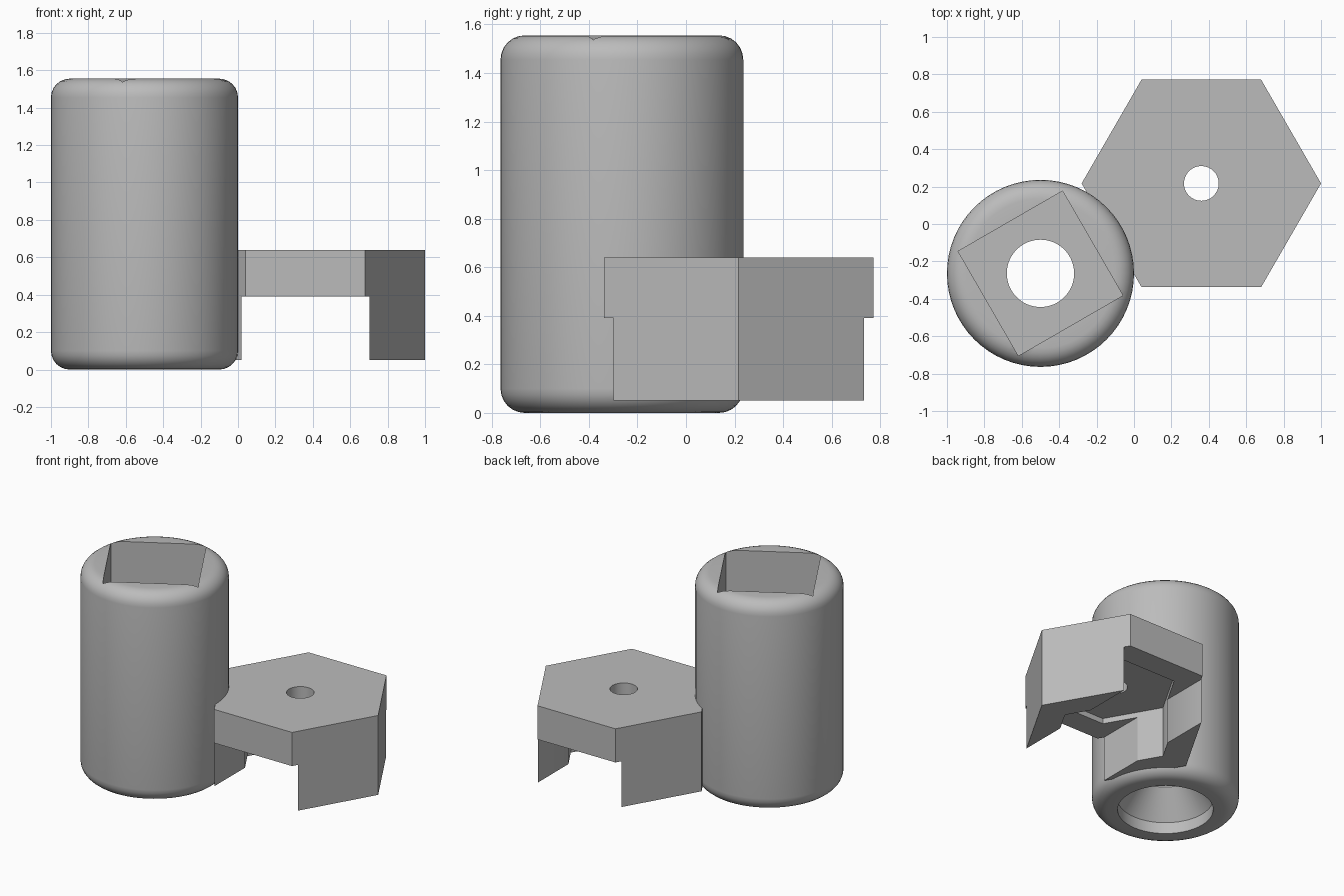
import bpy, bmesh, math
from mathutils import Matrix, Vector

old = bpy.data.objects.get("Cube")
if old:
    bpy.data.objects.remove(old, do_unlink=True)

grey = bpy.data.materials.new("plain grey")
grey.use_nodes = True
grey.diffuse_color = (0.5, 0.5, 0.5, 1)
grey.node_tree.nodes["Principled BSDF"].inputs["Base Color"].default_value = (0.5, 0.5, 0.5, 1)

BODY = (-0.5, -0.264)      # centre of the round body
HEX = (0.36, 0.217)        # centre of the hexagonal clip
HEIGHT, RADIUS, FILLET = 1.555, 0.5, 0.1


def add_object(name, bm):
    bmesh.ops.recalc_face_normals(bm, faces=bm.faces)
    mesh = bpy.data.meshes.new(name)
    bm.to_mesh(mesh)
    bm.free()
    mesh.materials.append(grey)
    obj = bpy.data.objects.new(name, mesh)
    bpy.context.collection.objects.link(obj)
    return obj


def prism(name, centre, radius, sides, z0, z1, turn=0.0):
    """Upright prism with its first corner at the given angle."""
    bm = bmesh.new()
    ring = []
    for i in range(sides):
        a = math.radians(turn) + 2 * math.pi * i / sides
        ring.append(bm.verts.new((centre[0] + radius * math.cos(a),
                                  centre[1] + radius * math.sin(a), z0)))
    base = bm.faces.new(ring)
    top = bmesh.ops.extrude_face_region(bm, geom=[base])["geom"]
    moved = [v for v in top if isinstance(v, bmesh.types.BMVert)]
    bmesh.ops.translate(bm, verts=moved, vec=(0, 0, z1 - z0))
    return add_object(name, bm)


def box(name, centre, size):
    bm = bmesh.new()
    bmesh.ops.create_cube(bm, size=1, matrix=Matrix.Translation(centre)
                          @ Matrix.Diagonal(Vector((*size, 1))))
    return add_object(name, bm)


def lathe(name, centre, profile, steps=64):
    """Revolve a closed (radius, z) loop about a vertical axis."""
    bm = bmesh.new()
    rings = []
    for i in range(steps):
        a = 2 * math.pi * i / steps
        rings.append([bm.verts.new((centre[0] + r * math.cos(a),
                                    centre[1] + r * math.sin(a), z)) for r, z in profile])
    n = len(profile)
    for i in range(steps):
        p, q = rings[i], rings[(i + 1) % steps]
        for j in range(n):
            k = (j + 1) % n
            bm.faces.new((p[j], q[j], q[k], p[k]))
    return add_object(name, bm)


def cut(obj, cutter):
    mod = obj.modifiers.new("cut", 'BOOLEAN')
    mod.operation = 'DIFFERENCE'
    mod.solver = 'EXACT'
    mod.object = cutter
    bpy.context.view_layer.objects.active = obj
    bpy.ops.object.modifier_apply(modifier=mod.name)
    bpy.data.objects.remove(cutter, do_unlink=True)


def smooth(obj):
    bpy.ops.object.select_all(action='DESELECT')
    obj.select_set(True)
    bpy.context.view_layer.objects.active = obj
    bpy.ops.object.shade_smooth_by_angle(angle=math.radians(30))


# Round body: filleted outside, stepped and tapered bore inside
arc = [math.radians(90 * i / 6) for i in range(7)]
inner = RADIUS - FILLET
profile = [(inner + FILLET * math.sin(a), FILLET - FILLET * math.cos(a)) for a in arc]
profile += [(inner + FILLET * math.cos(a), HEIGHT - FILLET + FILLET * math.sin(a)) for a in arc]
profile += [(0.18, HEIGHT), (0.18, 0.28), (0.325, 0.085), (0.325, 0.0)]
body = lathe("round_body", BODY, profile)

# Square socket in the top
cut(body, prism("square_cutter", BODY, 0.456, 4, 0.9, 1.7, turn=75))
smooth(body)

# Hexagonal clip: plate with two legs, nut pocket and screw hole
clip = prism("hexagonal_clip", HEX, 0.64, 6, 0.05, 0.64)
cut(clip, box("slot_cutter", (HEX[0], HEX[1], 0.14), (0.685, 2.0, 0.5)))
cut(clip, prism("pocket_cutter", HEX, 0.435, 6, -0.1, 0.43))
cut(clip, prism("hole_cutter", HEX, 0.093, 32, -0.2, 0.9))
smooth(clip)
